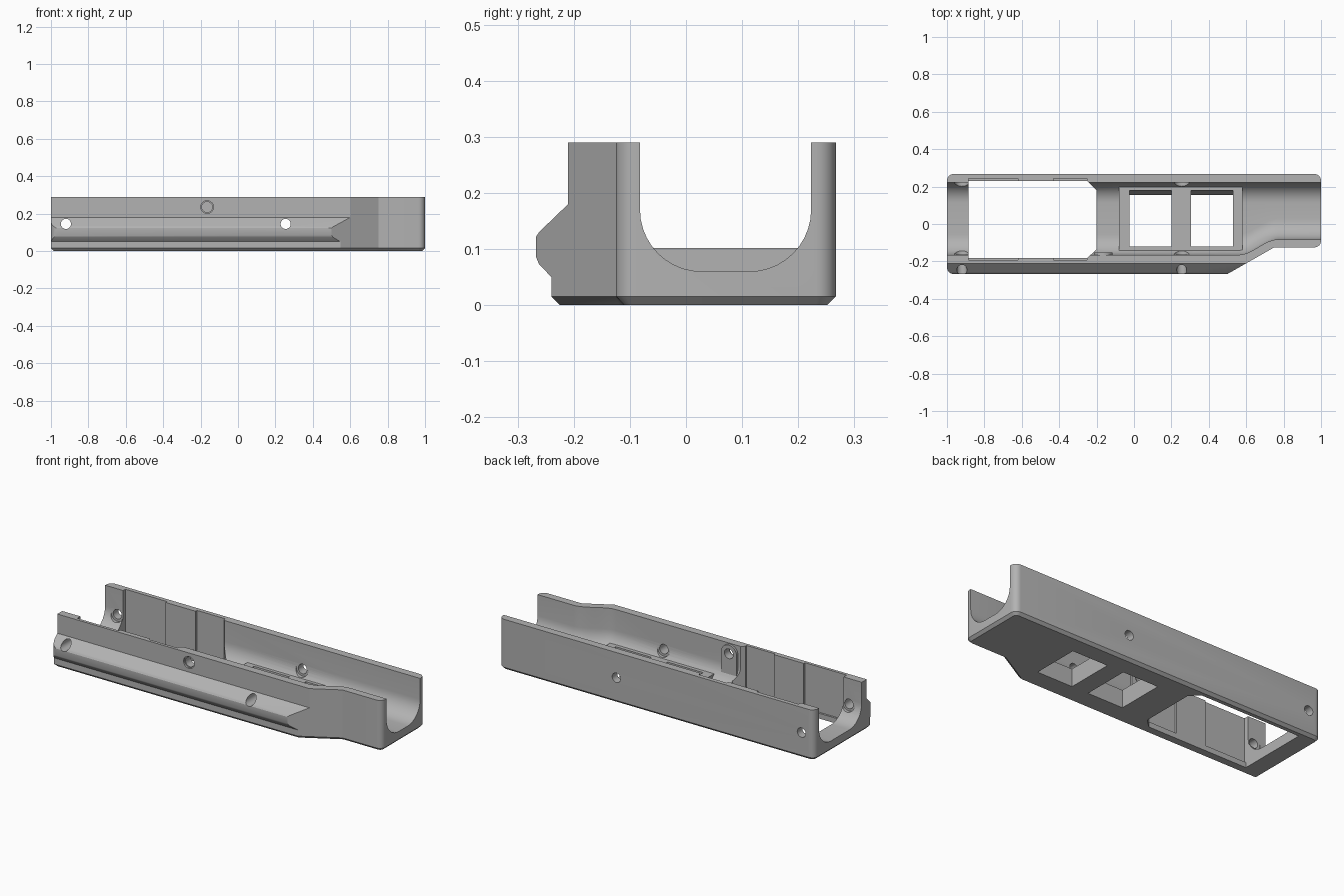
import bpy, bmesh, math
from mathutils import Matrix, Vector

cube = bpy.data.objects.get("Cube")
if cube:
    bpy.data.objects.remove(cube, do_unlink=True)

grey = bpy.data.materials.new("mid_grey")
grey.use_nodes = True
colour = (0.45, 0.45, 0.45, 1)
grey.diffuse_color = colour
grey.node_tree.nodes["Principled BSDF"].inputs["Base Color"].default_value = colour


def finish(bm, name):
    bmesh.ops.recalc_face_normals(bm, faces=bm.faces)
    mesh = bpy.data.meshes.new(name)
    bm.to_mesh(mesh)
    bm.free()
    mesh.materials.append(grey)
    ob = bpy.data.objects.new(name, mesh)
    bpy.context.collection.objects.link(ob)
    return ob


def loft(name, rings):
    """Skin a list of matching closed rings and cap both ends."""
    bm = bmesh.new()
    rows = [[bm.verts.new(p) for p in ring] for ring in rings]
    n = len(rows[0])
    for a, b in zip(rows, rows[1:]):
        for i in range(n):
            j = (i + 1) % n
            bm.faces.new((a[i], a[j], b[j], b[i]))
    bm.faces.new(rows[0])
    bm.faces.new(rows[-1])
    return finish(bm, name)


def prism(name, plan, z0, z1):
    return loft(name, [[(x, y, z) for x, y in plan] for z in (z0, z1)])


def box(name, x0, x1, y0, y1, z0, z1):
    return prism(name, [(x0, y0), (x1, y0), (x1, y1), (x0, y1)], z0, z1)


def rod(name, x, z, r, y0, y1):
    """Cylinder running along y."""
    ring = [(x + r * math.cos(t * math.tau / 32), z + r * math.sin(t * math.tau / 32))
            for t in range(32)]
    return loft(name, [[(a, y, b) for a, b in ring] for y in (y0, y1)])


def combine(target, tool, operation="DIFFERENCE"):
    mod = target.modifiers.new("combine", "BOOLEAN")
    mod.operation, mod.solver, mod.object = operation, "EXACT", tool
    bpy.context.view_layer.objects.active = target
    bpy.ops.object.modifier_apply(modifier=mod.name)
    bpy.data.objects.remove(tool, do_unlink=True)


def bevel(ob, test, width, segments):
    bm = bmesh.new()
    bm.from_mesh(ob.data)
    edges = [e for e in bm.edges if test(*(v.co for v in e.verts))]
    bmesh.ops.bevel(bm, geom=edges, offset=width, segments=segments,
                    profile=0.5, affect="EDGES")
    bm.to_mesh(ob.data)
    bm.free()


TOP, BACK, FRONT = 0.29, 0.267, -0.267

# Outer shell: tapered plan with rounded corners and a chamfered base
plan = [(-1, FRONT), (0.5, FRONT), (0.75, -0.125), (1, -0.125), (1, BACK), (-1, BACK)]
shell = prism("handguard_shell", plan, 0, TOP)
bevel(shell, lambda a, b: abs(a.z - b.z) > 0.1 and abs(a.x) > 0.9, 0.035, 6)
bevel(shell, lambda a, b: max(a.z, b.z) < 0.001, 0.015, 1)

# Side rail bulge, from a cross-section run along x
section = [(-0.225, 0), (-0.24, 0.015), (-0.24, 0.05), (-0.262, 0.073), (FRONT, 0.085),
           (FRONT, 0.122), (-0.262, 0.13), (-0.21, 0.18), (-0.21, 0.4), (0.4, 0.4), (0.4, 0)]
combine(shell, loft("rail_section", [[(x, y, z) for y, z in section] for x in (-1.1, 1.1)]),
        "INTERSECT")

# Round-bottomed channel, narrowing smoothly towards the thin end
R, FLOOR, INNER_BACK = 0.11, 0.06, 0.223


def channel_ring(x):
    t = min(max((x - 0.56) / 0.21, 0), 1)
    inner_front = -0.165 + 0.083 * t * t * (3 - 2 * t)
    ring = [(x, INNER_BACK, 0.4), (x, inner_front, 0.4)]
    for side, centre in ((-1, inner_front + R), (1, INNER_BACK - R)):
        arc = [i * math.pi / 20 for i in range(11)]
        if side > 0:
            arc.reverse()
        ring += [(x, centre + side * R * math.cos(a), FLOOR + R - R * math.sin(a)) for a in arc]
    return ring


stations = [-1.1] + [0.56 + 0.21 * i / 12 for i in range(13)] + [1.1]
combine(shell, loft("channel", [channel_ring(x) for x in stations]))

# Raised window frame on the floor
combine(shell, box("window_frame", -0.08, 0.58, -0.15, 0.21, 0.03, 0.102), "UNION")

# Pad around the upper screw hole
combine(shell, box("pad_plate", -0.215, -0.115, -0.18, -0.152, 0.05, 0.235), "UNION")
combine(shell, rod("pad_round", -0.165, 0.235, 0.05, -0.18, -0.152), "UNION")

# Two floor windows with a sloping back edge
for x0, x1 in ((-0.025, 0.2), (0.305, 0.53)):
    rings = []
    for z, back in ((-0.1, 0.155), (0.03, 0.155), (0.085, 0.18), (0.2, 0.18)):
        rings.append([(x0, -0.12, z), (x1, -0.12, z), (x1, back, z), (x0, back, z)])
    combine(shell, loft("floor_window", rings))

# Large floor opening with clipped corners, and shallow wall recesses
opening = [(-0.885, -0.182), (-0.25, -0.182), (-0.2, -0.135), (-0.2, 0.18),
           (-0.25, 0.23), (-0.885, 0.23)]
combine(shell, prism("floor_opening", opening, -0.1, 0.4))
for x0, x1 in ((-0.885, -0.62), (-0.43, -0.25)):
    combine(shell, box("wall_recess", x0, x1, -0.193, 0.243, 0.03, 0.4))

# Cross holes with flat seats inside
for x in (-0.92, 0.255):
    combine(shell, rod("screw_seat", x, 0.145, 0.04, -0.163, 0.221))
    combine(shell, rod("screw_hole", x, 0.145, 0.027, -0.4, 0.4))

# Upper screw hole through the front wall only
combine(shell, rod("upper_hole", -0.165, 0.235, 0.028, -0.4, 0))
combine(shell, rod("upper_counterbore", -0.165, 0.235, 0.034, -0.4, -0.2))

bpy.ops.object.select_all(action="DESELECT")
shell.select_set(True)
bpy.context.view_layer.objects.active = shell
bpy.ops.object.shade_smooth_by_angle(angle=math.radians(25))
